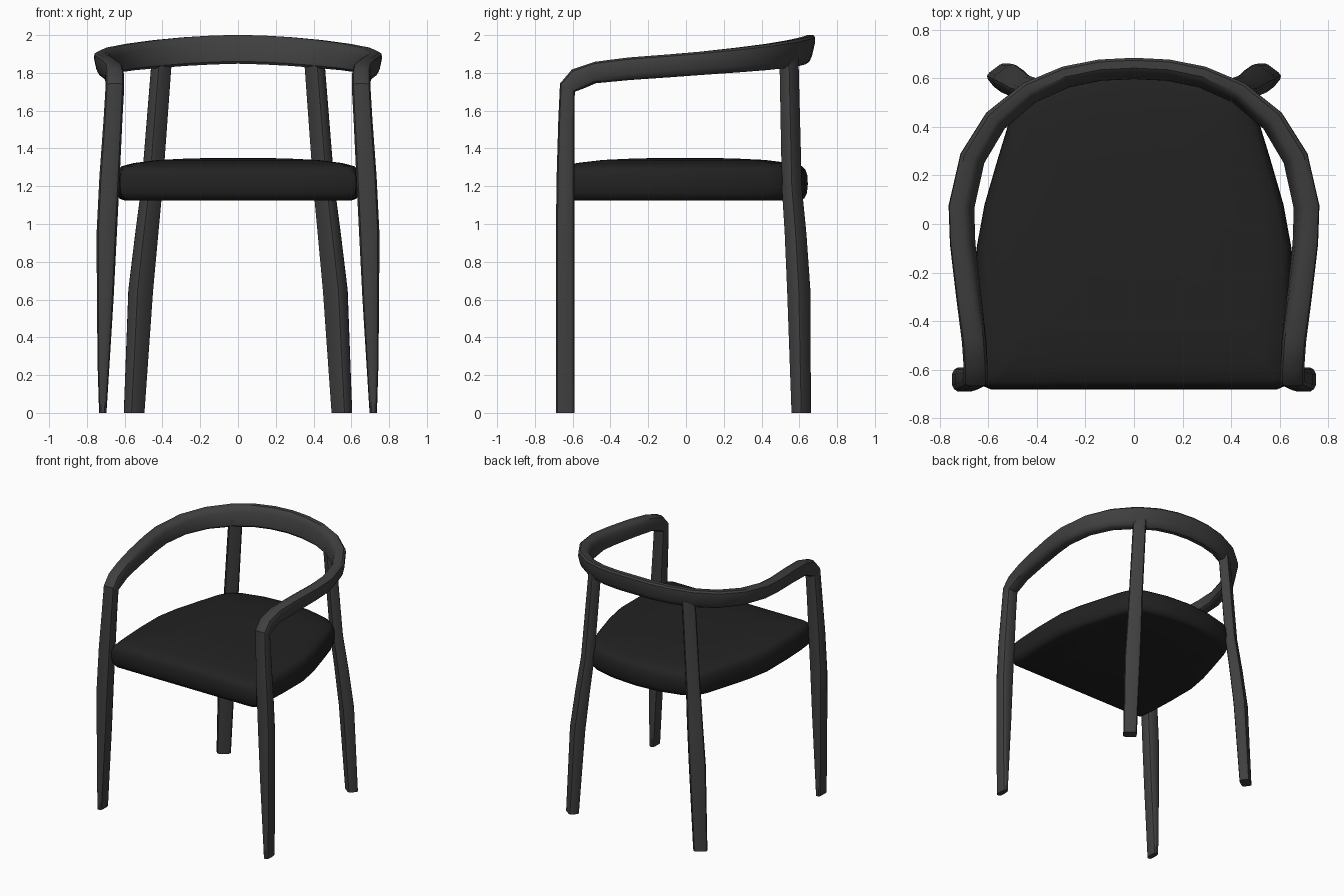
import bpy, bmesh, math
from mathutils import Vector

if "Cube" in bpy.data.objects:
    bpy.data.objects.remove(bpy.data.objects["Cube"])


def material(name, v):
    m = bpy.data.materials.new(name)
    m.diffuse_color = (v, v, v, 1)
    m.use_nodes = True
    m.node_tree.nodes["Principled BSDF"].inputs["Base Color"].default_value = m.diffuse_color
    return m


WOOD = material("dark stained wood", 0.05)
FABRIC = material("black upholstery", 0.016)


def loft(name, rings, mat, angle):
    """Skin a list of equal-length point rings and cap both ends."""
    bm = bmesh.new()
    vs = [[bm.verts.new(p) for p in r] for r in rings]
    n = len(rings[0])
    for a, b in zip(vs, vs[1:]):
        for i in range(n):
            j = (i + 1) % n
            bm.faces.new((a[i], a[j], b[j], b[i]))
    bm.faces.new(vs[0])
    bm.faces.new(vs[-1])
    bmesh.ops.recalc_face_normals(bm, faces=bm.faces)
    me = bpy.data.meshes.new(name)
    bm.to_mesh(me)
    bm.free()
    me.materials.append(mat)
    ob = bpy.data.objects.new(name, me)
    bpy.context.collection.objects.link(ob)
    bpy.context.view_layer.objects.active = ob
    ob.select_set(True)
    bpy.ops.object.shade_smooth_by_angle(angle=math.radians(angle))
    ob.select_set(False)
    return ob


def section(c, u, v, n=12, power=0.6):
    """Rounded-rectangle ring around c with half axes u and v."""
    c, u, v = Vector(c), Vector(u), Vector(v)
    ring = []
    for i in range(n):
        t = math.tau * (i + 0.5) / n
        a, b = math.cos(t), math.sin(t)
        ring.append(c + u * math.copysign(abs(a) ** power, a)
                    + v * math.copysign(abs(b) ** power, b))
    return ring


def flip(p, s):
    return Vector((p[0] * s, p[1], p[2]))


# Curved arm and back rail: x, y, z, half thickness, half height, outward lean
half = [
    (0.00, 0.640, 1.925, .036, .078, .018),
    (0.14, 0.633, 1.921, .036, .078, .018),
    (0.28, 0.605, 1.913, .037, .077, .018),
    (0.43, 0.540, 1.900, .040, .075, .018),
    (0.57, 0.425, 1.884, .044, .071, .016),
    (0.665, 0.27, 1.868, .047, .067, .015),
    (0.710, 0.07, 1.850, .048, .063, .014),
    (0.705, -0.08, 1.838, .048, .062, .012),
    (0.680, -0.30, 1.822, .049, .061, .008),
    (0.658, -0.48, 1.802, .050, .058, .003),
]
path = [(-h[0],) + h[1:] for h in half[:0:-1]] + half
rings = []
for i, (x, y, z, w, h, lean) in enumerate(path):
    a, b = path[max(i - 1, 0)], path[min(i + 1, len(path) - 1)]
    t = Vector((b[0] - a[0], b[1] - a[1], 0)).normalized()
    out = Vector((-t.y, t.x, 0))
    rings.append(section((x, y, z), out * w, out * lean + Vector((0, 0, h))))
# bend each arm end down on to its front leg
for tilt, c, v in ((0, (0.652, -0.575, 1.767), (0, -.030, .052)),
                   (1, (0.652, -0.628, 1.722), (0, -.040, .022))):
    for s in (1, -1):
        # out points to +x on the right and to -x on the left
        r = section(flip(c, s), (s * .05, 0, 0), v)
        rings.insert(len(rings) if s > 0 else 0, r)
loft("arm_and_back_rail", rings, WOOD, 35)

# Front legs: x, y, z, half width, half depth
front = [(.716, -.640, 0, .020, .050), (.712, -.640, .25, .032, .050),
         (.703, -.640, .60, .045, .050), (.695, -.640, .95, .055, .050),
         (.680, -.638, 1.25, .055, .048), (.662, -.633, 1.55, .051, .044)]
# Back legs: x, y, z, section scale
back = [(.550, .610, 0, 1.0), (.515, .597, .65, 1.2), (.483, .580, .95, 1.12),
        (.455, .560, 1.2, 1.03), (.403, .545, 1.88, .98)]
for s, side in ((1, "right"), (-1, "left")):
    rings = [section(flip((x, y, z), s), (s * w, 0, 0), (0, -d, 0))
             for x, y, z, w, d in front]
    rings.append(section(flip((.652, -.628, 1.722), s), (s * .05, 0, 0), (0, -.040, .022)))
    loft("front_leg_" + side, rings, WOOD, 35)
    rings = [section(flip((x, y, z), s), flip((.040 * k, -.030 * k, 0), s),
                     flip((.024 * k, .030 * k, 0), s), power=0.45)
             for x, y, z, k in back]
    loft("back_leg_" + side, rings, WOOD, 35)

# Seat cushion: half outline, then rings of inset and height
edge = [(0, -.68), (.3, -.68), (.59, -.68), (.625, -.665), (.638, -.55),
        (.648, -.35), (.648, -.10), (.615, .08), (.56, .27), (.505, .45),
        (.465, .53), (.38, .585), (.2, .63), (0, .645)]
outline = edge + [(-x, y) for x, y in edge[-2:0:-1]]
levels = [(.3, 1.125), (.93, 1.125), (.97, 1.135), (.993, 1.165), (1, 1.21),
          (.997, 1.255), (.98, 1.288), (.95, 1.306), (.85, 1.323),
          (.65, 1.339), (.4, 1.347), (.15, 1.35)]
loft("seat_cushion", [[(x * k, y * k, z) for x, y in outline] for k, z in levels],
     FABRIC, 50)
